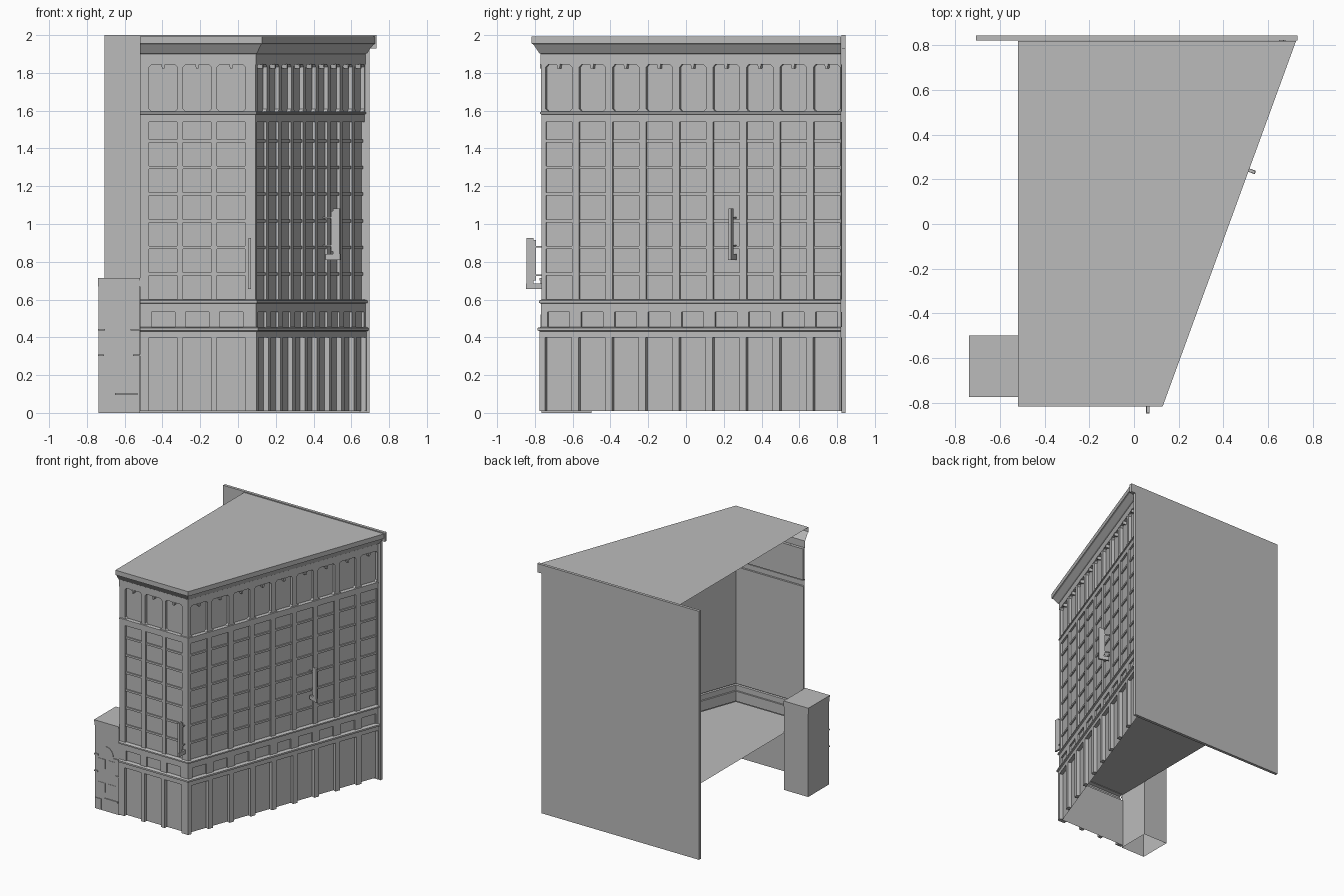
import bpy, bmesh, math
from mathutils import Vector

cube = bpy.data.objects.get("Cube")
if cube:
    bpy.data.objects.remove(cube)

stone = bpy.data.materials.new("stone_grey")
stone.use_nodes = True
GREY = (0.5, 0.5, 0.5, 1)
stone.diffuse_color = GREY
stone.node_tree.nodes["Principled BSDF"].inputs["Base Color"].default_value = GREY

WEST, FRONT, BACK, CORNER = -0.52, -0.765, 0.82, 0.092
SLANT = Vector((0.365, 1, 0)).normalized()
MITER = math.tan(math.atan2(SLANT.y, SLANT.x) / 2)


class Wall:
    """A wall frame: s runs along it, o outward from it, z up."""
    def __init__(self, origin, along, length, first, pitch, width, count):
        self.origin, self.along, self.length = Vector(origin), along, length
        self.out = Vector((along.y, -along.x, 0))
        self.bays = [(first + i * pitch, first + i * pitch + width) for i in range(count)]

    def at(self, s, o, z):
        return self.origin + self.along * s + self.out * o + Vector((0, 0, z))


front = Wall((WEST, FRONT, 0), Vector((1, 0, 0)), CORNER - WEST, 0.05, 0.18, 0.148, 3)
side = Wall((CORNER, FRONT, 0), SLANT, (BACK - FRONT) / SLANT.y, 0.024, 0.1887, 0.148, 9)
annex = Wall((-0.74, -0.765, 0), Vector((1, 0, 0)), 0.22, 0, 0, 0, 0)


def finish(name, bm):
    mesh = bpy.data.meshes.new(name)
    bm.to_mesh(mesh)
    bm.free()
    mesh.materials.append(stone)
    obj = bpy.data.objects.new(name, mesh)
    bpy.context.collection.objects.link(obj)
    return obj


def prism(bm, wall, outline, o0, o1):
    """Extrude an (s, z) outline from depth o0 to o1."""
    inner = [bm.verts.new(wall.at(s, o0, z)) for s, z in outline]
    outer = [bm.verts.new(wall.at(s, o1, z)) for s, z in outline]
    faces = [bm.faces.new(outer), bm.faces.new(inner[::-1])]
    n = len(outline)
    for i in range(n):
        j = (i + 1) % n
        faces.append(bm.faces.new((inner[i], inner[j], outer[j], outer[i])))
    bmesh.ops.recalc_face_normals(bm, faces=faces)


def block(bm, wall, s0, s1, z0, z1, o0, o1):
    prism(bm, wall, [(s0, z0), (s1, z0), (s1, z1), (s0, z1)], o0, o1)


def path(o):
    """Plan line of both street walls, offset outward by o."""
    corner = Vector((CORNER + o * MITER, FRONT - o, 0))
    end = corner + SLANT * ((BACK - corner.y) / SLANT.y)
    return [Vector((WEST, FRONT - o, 0)), corner, end]


def sweep(name, profile):
    """Carry an (o, z) profile along both street walls."""
    bm = bmesh.new()
    rows = [[bm.verts.new(p + Vector((0, 0, z))) for p in path(o)] for o, z in profile]
    for low, high in zip(rows, rows[1:]):
        for i in range(2):
            bm.faces.new((low[i], low[i + 1], high[i + 1], high[i]))
    return finish(name, bm)


def box(name, x0, x1, y0, y1, z0, z1):
    bm = bmesh.new()
    block(bm, Wall((0, 0, 0), Vector((1, 0, 0)), 1, 0, 0, 0, 0), x0, x1, z0, z1, -y1, -y0)
    return finish(name, bm)


def gaps(wall, o, shrink=0.0):
    """Pier spans between the bays, carried round the corner by the miter."""
    ends = [-o * MITER if wall is side else 0]
    for a, b in wall.bays:
        ends += [a + shrink, b - shrink]
    ends.append(wall.length + o * (MITER if wall is front else SLANT.x / SLANT.y))
    return list(zip(ends[::2], ends[1::2]))


def piers(name, z0, z1, o0, o1, shrink=0.0, flare=0.0):
    bm = bmesh.new()
    for wall in (front, side):
        for i, (a, b) in enumerate(gaps(wall, o1, shrink)):
            if flare:
                l = flare if i else 0
                r = flare if i < len(wall.bays) else 0
                prism(bm, wall, [(a - l, z0), (b + r, z0), (b, z0 + flare), (b, z1 - flare),
                                 (b + r, z1), (a - l, z1), (a, z1 - flare), (a, z0 + flare)], o0, o1)
            else:
                block(bm, wall, a, b, z0, z1, o0, o1)
    return finish(name, bm)


# Wall skin: recessed glazing planes and the bands between them
sweep("ground_floor_wall", [(-0.018, 0.01), (-0.018, 0.4), (0.01, 0.4), (0.01, 0.432)])
sweep("lower_ledge", [(0.01, 0.432), (0.02, 0.437), (0.02, 0.45), (0.003, 0.455)])
sweep("mezzanine_wall", [(0.003, 0.455), (-0.01, 0.455), (-0.01, 0.535), (0.003, 0.535), (0.003, 0.578)])
sweep("upper_ledge", [(0.003, 0.578), (0.013, 0.583), (0.013, 0.594), (0, 0.6)])
sweep("window_wall", [(0, 0.6), (-0.015, 0.6), (-0.015, 1.54), (0, 1.54), (0, 1.58),
                      (0.007, 1.583), (0.007, 1.592), (0, 1.595)])
sweep("top_floor_wall", [(0, 1.595), (-0.02, 1.595), (-0.02, 1.845), (0.004, 1.845), (0.004, 1.9)])
sweep("cornice", [(0.004, 1.9), (0.012, 1.905), (0.042, 1.95), (0.052, 1.955), (0.052, 1.993)])

# Piers of each storey group
piers("ground_piers", 0.01, 0.4, -0.018, 0.01)
piers("mezzanine_piers", 0.455, 0.535, -0.01, 0.003, 0.012)
piers("window_piers", 0.6, 1.54, -0.015, 0)
piers("top_floor_piers", 1.595, 1.845, -0.02, 0.002, 0, 0.014)

# Spandrels between the storeys, and keystones over the top windows
spandrels, keystones = bmesh.new(), bmesh.new()
for wall in (front, side):
    for a, b in wall.bays:
        mid = (a + b) / 2
        for i in range(6):
            z = 0.735 + i * 0.141
            block(spandrels, wall, a, b, z - 0.008, z + 0.008, -0.015, -0.006)
        prism(keystones, wall, [(mid - 0.006, 1.822), (mid + 0.006, 1.822),
                                (mid + 0.01, 1.846), (mid - 0.01, 1.846)], -0.02, 0.008)
finish("spandrels", spandrels)
finish("keystones", keystones)

# Roof and first floor slabs
for name, o, z in (("roof", 0.052, 1.993), ("floor", -0.015, 0.455)):
    bm = bmesh.new()
    pts = path(o) + [Vector((WEST, BACK, 0))]
    bm.faces.new([bm.verts.new(p + Vector((0, 0, z))) for p in pts])
    finish(name, bm)

# Rear party wall, wider behind the cornice
box("rear_wall", -0.708, 0.695, 0.822, 0.845, 0, 2)
box("rear_wall_cornice_end", 0.695, 0.733, 0.822, 0.845, 1.93, 2)

# Projecting blade signs
for name, wall, s, z in (("front_sign", front, 0.582, 0.655), ("side_sign", side, 1.09, 0.81)):
    bm = bmesh.new()
    block(bm, wall, s - 0.008, s + 0.008, z, z + 0.03, 0, 0.083)
    block(bm, wall, s - 0.007, s + 0.007, z + 0.03, z + 0.272, 0.043, 0.08)
    block(bm, wall, s - 0.003, s + 0.003, z + 0.045, z + 0.26, 0.03, 0.043)
    for i in range(2):
        block(bm, wall, s - 0.003, s + 0.003, z + 0.07 + i * 0.15, z + 0.078 + i * 0.15, -0.015, 0.03)
    finish(name, bm)

# Small annex, open underneath
body = box("annex_body", -0.738, -0.522, -0.765, -0.5, 0, 0.67)
bm = bmesh.new()
bm.from_mesh(body.data)
bmesh.ops.delete(bm, geom=[f for f in bm.faces if f.calc_center_median().z < 0.01], context='FACES')
bm.to_mesh(body.data)
bm.free()
for i, (z0, z1, out) in enumerate(((0.67, 0.685, 0.003), (0.685, 0.7, 0.006), (0.7, 0.715, 0.01))):
    box(f"annex_cornice_{i + 1}", -0.74, -0.52, -0.765 - out, -0.5, z0, z1)

# Annex facade trim: arched window, storey bands, windows and door
trim = bmesh.new()
arch = [(0.105 + 0.064 * math.cos(math.pi * i / 12), 0.442 + 0.08 * math.sin(math.pi * i / 12))
        for i in range(13)]
prism(trim, annex, arch, 0, 0.004)
for s0, s1, z in ((0, 0.035, 0.44), (0.17, 0.22, 0.44), (0, 0.03, 0.305), (0.185, 0.22, 0.305), (0.09, 0.208, 0.1)):
    block(trim, annex, s0, s1, z - 0.005, z + 0.005, 0, 0.008)
for z in (0.15, 0.34):
    for s in (0.035, 0.125):
        block(trim, annex, s, s + 0.06, z, z + 0.075, 0, 0.003)
block(trim, annex, 0.005, 0.06, 0.01, 0.09, 0, 0.005)
finish("annex_trim", trim)
